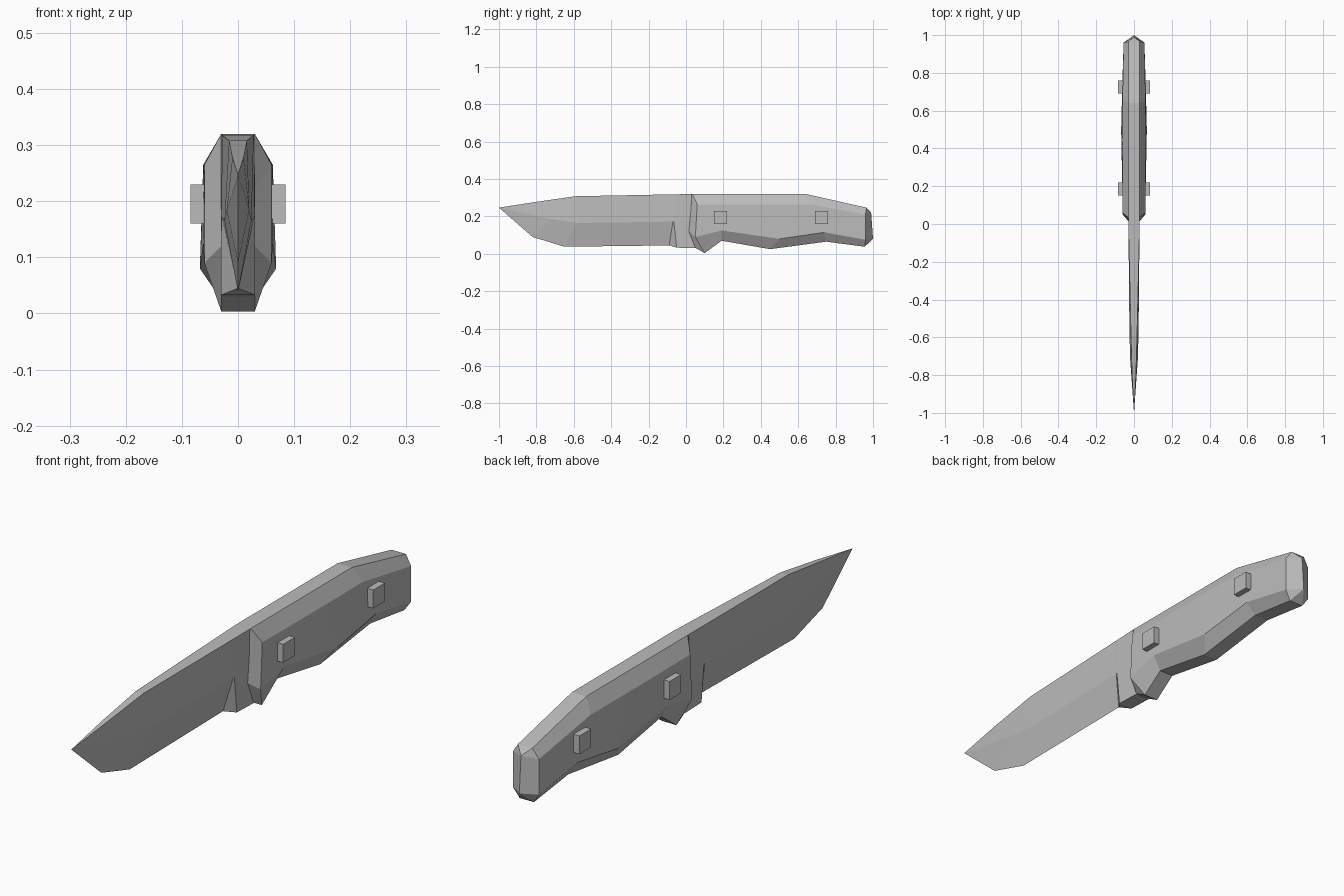
import bpy
import bmesh
from mathutils import Matrix

cube = bpy.data.objects.get("Cube")
if cube:
    bpy.data.objects.remove(cube, do_unlink=True)

grey = bpy.data.materials.new("plain grey")
grey.use_nodes = True
colour = (0.5, 0.5, 0.5, 1)
grey.diffuse_color = colour
grey.node_tree.nodes["Principled BSDF"].inputs["Base Color"].default_value = colour


def finish(bm, name):
    bmesh.ops.recalc_face_normals(bm, faces=bm.faces[:])
    mesh = bpy.data.meshes.new(name)
    bm.to_mesh(mesh)
    bm.free()
    mesh.materials.append(grey)
    obj = bpy.data.objects.new(name, mesh)
    bpy.context.collection.objects.link(obj)
    return obj


def loft(name, stations):
    """Mirrored loft: each station lists (y, z, half width) from bottom to top."""
    bm = bmesh.new()
    rings = []
    for station in stations:
        side = [(w, y, z) for y, z, w in station]
        other = [(-w, y, z) for y, z, w in reversed(station)]
        rings.append([bm.verts.new(p) for p in side + other])
    for a, b in zip(rings, rings[1:]):
        n = len(a)
        for i in range(n):
            j = (i + 1) % n
            bm.faces.new((a[i], a[j], b[j], b[i]))
    for ring, station in ((rings[0], stations[0]), (rings[-1], stations[-1])):
        if any(w for y, z, w in station):
            bm.faces.new(ring)
    bmesh.ops.remove_doubles(bm, verts=bm.verts[:], dist=0.0005)
    return finish(bm, name)


# Blade: cutting edge, bevel line and spine, from the tip to the heel
TIP = (-1.0, 0.247, 0)
loft("blade", [
    [TIP, TIP, TIP],
    [(-0.82, 0.09, 0), (-0.72, 0.185, 0.02), (-0.8, 0.278, 0.01)],
    [(-0.65, 0.038, 0), (-0.58, 0.165, 0.024), (-0.59, 0.308, 0.016)],
    [(-0.09, 0.045, 0), (-0.07, 0.172, 0.029), (-0.07, 0.318, 0.028)],
    [(-0.05, 0.033, 0.03), (-0.065, 0.174, 0.03), (-0.06, 0.318, 0.028)],
    [(0.05, 0.03, 0.03), (0.025, 0.175, 0.03), (0.03, 0.32, 0.03)],
])

# Handle: bottom edge, lower side, upper side and top edge, front to end ridge
RIDGE_LOW, RIDGE_HIGH = (1.0, 0.08, 0), (0.99, 0.22, 0)
loft("handle", [
    [(0.05, 0.032, 0.03), (0.015, 0.12, 0.03), (0.025, 0.22, 0.03), (0.028, 0.32, 0.03)],
    [(0.1, 0.004, 0.03), (0.05, 0.09, 0.06), (0.06, 0.265, 0.06), (0.034, 0.32, 0.03)],
    [(0.19, 0.07, 0.03), (0.19, 0.125, 0.062), (0.19, 0.265, 0.061), (0.19, 0.32, 0.03)],
    [(0.45, 0.025, 0.03), (0.5, 0.08, 0.068), (0.45, 0.265, 0.062), (0.45, 0.32, 0.03)],
    [(0.75, 0.065, 0.03), (0.74, 0.115, 0.062), (0.66, 0.265, 0.061), (0.64, 0.32, 0.03)],
    [(0.955, 0.038, 0.03), (0.96, 0.075, 0.055), (0.96, 0.21, 0.055), (0.965, 0.247, 0.03)],
    [RIDGE_LOW, RIDGE_LOW, RIDGE_HIGH, RIDGE_HIGH],
])

# Square rivets passing through the handle
for name, y in (("front_rivet", 0.185), ("rear_rivet", 0.725)):
    bm = bmesh.new()
    bmesh.ops.create_cube(bm, size=1, matrix=Matrix.Translation((0, y, 0.195))
                          @ Matrix.Diagonal((0.17, 0.07, 0.07, 1)))
    finish(bm, name)
